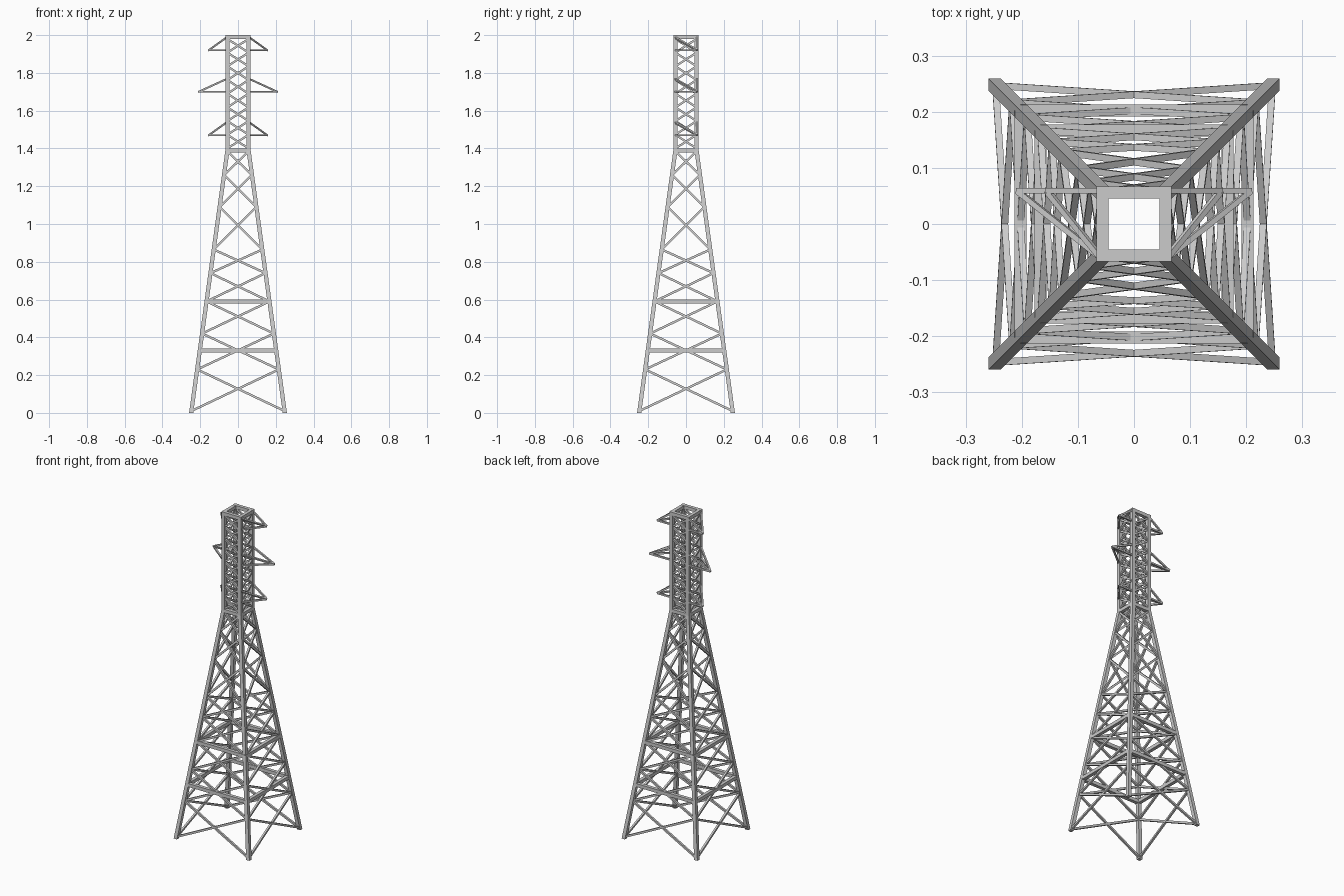
import bpy, bmesh
from math import pi
from mathutils import Vector, Matrix

if "Cube" in bpy.data.objects:
    bpy.data.objects.remove(bpy.data.objects["Cube"])

KNEE, TOP = 1.39, 2.0
BASE_R, TOP_R = 0.248, 0.056


def half(z):
    """Distance of the leg centre line from the axis at height z."""
    return TOP_R if z >= KNEE else BASE_R + (TOP_R - BASE_R) * z / KNEE


def finish(bm, name):
    bmesh.ops.recalc_face_normals(bm, faces=bm.faces)
    me = bpy.data.meshes.new(name)
    bm.to_mesh(me)
    bm.free()
    ob = bpy.data.objects.new(name, me)
    bpy.context.collection.objects.link(ob)
    return ob


def bar(bm, a, b, width, normal):
    """Square bar from a to b, with one side facing normal."""
    a, b = Vector(a), Vector(b)
    d = b - a
    u = d.cross(Vector(normal)).normalized()
    v = u.cross(d).normalized()
    rot = Matrix((u, v, d.normalized())).transposed().to_4x4()
    size = Matrix.Diagonal((width, width, d.length, 1))
    bmesh.ops.create_cube(bm, size=1, matrix=Matrix.Translation((a + b) / 2) @ rot @ size)


def on_four_sides(bm):
    """Repeat the front face's members on all four sides."""
    bmesh.ops.spin(bm, geom=bm.verts[:] + bm.edges[:] + bm.faces[:], cent=(0, 0, 0),
                   axis=(0, 0, 1), angle=2 * pi * 3 / 4, steps=3, use_duplicate=True)


# Corner legs: square section, leaning up to the knee and then vertical
for sx, side in ((-1, "left"), (1, "right")):
    for sy, end in ((-1, "front"), (1, "back")):
        bm = bmesh.new()
        w = 0.011
        rings = []
        for z in (0, KNEE, TOP):
            r = half(z)
            rings.append([bm.verts.new((sx * r + dx * w, sy * r + dy * w, z))
                          for dx, dy in ((-1, -1), (1, -1), (1, 1), (-1, 1))])
        for lo, hi in zip(rings, rings[1:]):
            for i in range(4):
                j = (i + 1) % 4
                bm.faces.new((lo[i], lo[j], hi[j], hi[i]))
        bm.faces.new(rings[0])
        bm.faces.new(rings[-1])
        finish(bm, f"leg_{end}_{side}")

# Horizontal rings
for name, z in (("lower_ring", 0.33), ("middle_ring", 0.59), ("knee_ring", 1.39), ("top_ring", 1.989)):
    bm = bmesh.new()
    r = half(z)
    bar(bm, (-r, -r, z), (r, -r, z), 0.021, (0, -1, 0))
    on_four_sides(bm)
    finish(bm, name)


# Crossed lattice bracing between successive heights
def lattice(name, levels, width):
    bm = bmesh.new()
    for z0, z1 in zip(levels, levels[1:]):
        r0, r1 = half(z0), half(z1)
        for s in (-1, 1):
            bar(bm, (s * r0, -r0, z0), (-s * r1, -r1, z1), width, (0, -1, 0))
    on_four_sides(bm)
    finish(bm, name)


lattice("lower_bracing", (0.01, 0.23, 0.42, 0.59, 0.74, 0.865, 1.09, 1.26, 1.385), 0.012)
lattice("upper_bracing", [1.40 + i * 0.0725 for i in range(9)], 0.011)

# Cross arms: two lower bars and two ties meeting at a tip near the back
for name, tip_x, z in (("lower_arm", 0.155, 1.47), ("middle_arm", 0.208, 1.70), ("top_arm", 0.155, 1.92)):
    for s, side in ((-1, "left"), (1, "right")):
        bm = bmesh.new()
        tip = (s * tip_x, 0.059, z)
        for y in (-0.059, 0.059):
            for dz in (0, 0.068):
                bar(bm, (s * 0.06, y, z + dz), tip, 0.010, (0, 1, 0))
        finish(bm, f"{name}_{side}")
